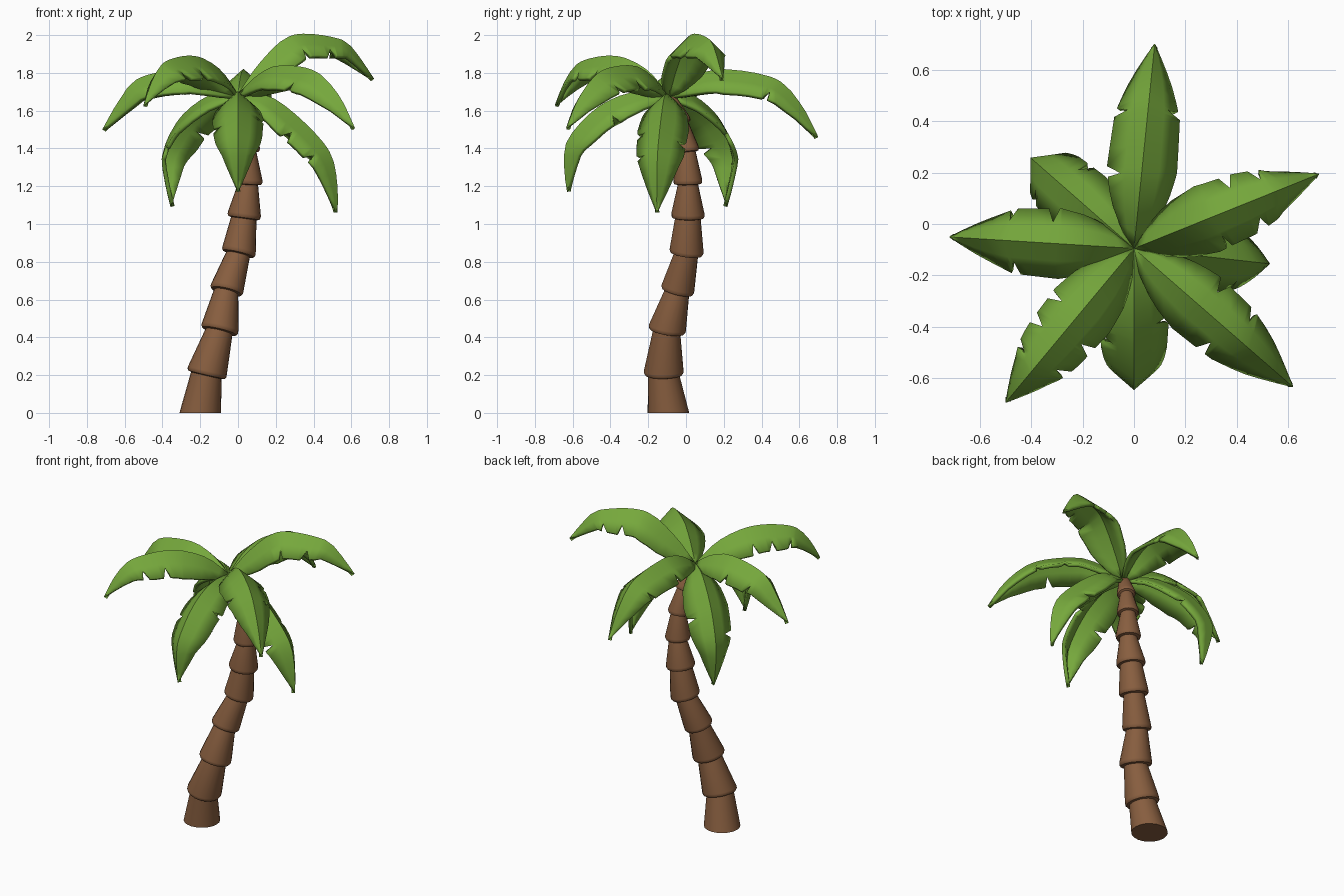
import bpy, bmesh, math
from mathutils import Vector

if "Cube" in bpy.data.objects:
    bpy.data.objects.remove(bpy.data.objects["Cube"])


def material(name, rgb):
    m = bpy.data.materials.new(name)
    m.diffuse_color = (*rgb, 1)
    m.use_nodes = True
    m.node_tree.nodes["Principled BSDF"].inputs["Base Color"].default_value = m.diffuse_color
    return m


GREEN = material("leaf_green", (0.18, 0.39, 0.045))
BROWN = material("bark_brown", (0.245, 0.112, 0.05))


def finish(bm, name, mat, angle):
    bmesh.ops.recalc_face_normals(bm, faces=bm.faces)
    me = bpy.data.meshes.new(name)
    bm.to_mesh(me)
    bm.free()
    me.materials.append(mat)
    ob = bpy.data.objects.new(name, me)
    bpy.context.collection.objects.link(ob)
    bpy.ops.object.select_all(action='DESELECT')
    ob.select_set(True)
    bpy.context.view_layer.objects.active = ob
    bpy.ops.object.shade_smooth_by_angle(angle=math.radians(angle))
    return ob


# Trunk: leaning stack of flared segments (joint centre, flare radius, neck radius below)
JOINTS = [((-.20, -.093, 0), .11, 0), ((-.165, -.118, .21), .105, .083),
          ((-.098, -.10, .44), .099, .073), ((-.06, -.045, .65), .088, .066),
          ((.003, .002, .85), .09, .064), ((.032, .01, 1.04), .088, .068),
          ((.053, .01, 1.22), .076, .054), ((.05, .003, 1.39), .066, .047),
          ((.035, -.03, 1.54), .056, .04), ((.0, -.09, 1.67), 0, .035)]
SIDES = 20


def ring(bm, c, axis, r):
    u = axis.cross(Vector((0, 1, 0))).normalized()
    v = axis.cross(u)
    return [bm.verts.new(c + r * (u * math.cos(a) + v * math.sin(a)))
            for a in (2 * math.pi * k / SIDES for k in range(SIDES))]


bm = bmesh.new()
rings = []
for i, (c, wide, neck) in enumerate(JOINTS):
    c = Vector(c)
    if i == 0:
        axis = Vector((0, 0, 1))
        steps = [(0, wide)]
    else:
        nxt = Vector(JOINTS[min(i + 1, len(JOINTS) - 1)][0])
        axis = (nxt - Vector(JOINTS[i - 1][0])).normalized()
        steps = [(-.012, neck)]
        if wide:
            steps += [(-.008, wide * .94), (.002, wide), (.014, wide)]
    rings += [ring(bm, c + axis * d, axis, r) for d, r in steps]
for a, b in zip(rings, rings[1:]):
    for k in range(SIDES):
        j = (k + 1) % SIDES
        bm.faces.new((a[k], a[j], b[j], b[k]))
bm.faces.new(rings[0])
bm.faces.new(rings[-1])
finish(bm, "trunk", BROWN, 40)

# Fronds: tip direction, ridge path (reach, height), notches on left and right edges
CROWN = Vector((0, -.095, 0))
FRONDS = {
    "back": ((.08, .79), [(0, 1.69), (.13, 1.78), (.29, 1.82), (.57, 1.77), (.71, 1.63), (.80, 1.46)],
             [.32, .6], [.62]),
    "right_high": ((.72, .29), [(0, 1.69), (.13, 1.86), (.31, 2.0), (.58, 1.98), (.68, 1.9), (.776, 1.77)],
                   [.57, .7], [.45, .64]),
    "right_low": ((.53, -.06), [(0, 1.69), (.16, 1.68), (.33, 1.56), (.49, 1.38), (.53, 1.2), (.53, 1.06)],
                  [.5], [.42, .62]),
    "front_right": ((.62, -.54), [(0, 1.69), (.14, 1.79), (.29, 1.84), (.54, 1.81), (.71, 1.68), (.82, 1.51)],
                    [.4, .6], [.52]),
    "front_left": ((-.5, -.6), [(0, 1.69), (.15, 1.82), (.36, 1.89), (.60, 1.86), (.71, 1.76), (.78, 1.63)],
                   [.5, .66], [.4, .55, .7]),
    "front": ((0, -.54), [(0, 1.69), (.18, 1.70), (.37, 1.62), (.53, 1.45), (.55, 1.3), (.535, 1.17)],
              [.38], [.5]),
    "left": ((-.72, .045), [(0, 1.69), (.13, 1.78), (.29, 1.82), (.53, 1.77), (.64, 1.64), (.72, 1.5)],
             [.58], [.4, .62]),
    "back_left": ((-.405, .355), [(0, 1.69), (.18, 1.69), (.40, 1.57), (.53, 1.38), (.515, 1.22), (.475, 1.09)],
                  [.62], [.48]),
}
PROFILE = [(0, .03), (.1, .115), (.2, .155), (.35, .182), (.6, .168), (.75, .13), (.9, .06), (1, .004)]


def lerp_table(table, t):
    for (a, p), (b, q) in zip(table, table[1:]):
        if t <= b:
            return p + (q - p) * (t - a) / (b - a)
    return table[-1][1]


def smooth_path(pts):
    # Catmull-Rom curve stored with its fraction of length
    p = [Vector(q) for q in pts]
    p = [2 * p[0] - p[1]] + p + [2 * p[-1] - p[-2]]
    out = []
    for a, b, c, d in zip(p, p[1:], p[2:], p[3:]):
        for k in range(8):
            s = k / 8
            out.append(.5 * (2 * b + (c - a) * s + (2 * a - 5 * b + 4 * c - d) * s * s
                             + (3 * b - a - 3 * c + d) * s ** 3))
    out.append(p[-2])
    dist = [0]
    for a, b in zip(out, out[1:]):
        dist.append(dist[-1] + (b - a).length)
    return [(d / dist[-1], q) for d, q in zip(dist, out)]


def notch(t, cuts):
    return min([1] + [.62 + .38 * min(1, abs(t - c) / .028) for c in cuts])


FOLD = math.radians(41)
for name, (tip, pts, left, right) in FRONDS.items():
    out = Vector((*tip, 0)).normalized()
    side = Vector((-out.y, out.x, 0))
    path = smooth_path(pts)
    stations = {round(k / 14, 3) for k in range(15)}
    cuts = {c + d for c in left + right for d in (-.028, 0, .028)}
    stations = sorted({s for s in stations if all(abs(s - c) > .012 for c in cuts)} | cuts)
    bm = bmesh.new()
    rows = []
    for t in stations:
        q = lerp_table(path, t)
        tan = lerp_table(path, min(1, t + .03)) - lerp_table(path, max(0, t - .03))
        tan.normalize()
        ridge = CROWN + out * q.x + Vector((0, 0, q.y))
        normal = out * -tan.y + Vector((0, 0, tan.x))
        w = lerp_table(PROFILE, t)
        row = []
        for sgn, f in ((1, notch(t, left)), (1, .5), (0, 0), (-1, .5), (-1, notch(t, right))):
            row.append(bm.verts.new(ridge + side * (sgn * w * f * math.cos(FOLD))
                                    - normal * (w * f * math.sin(FOLD))))
        rows.append(row)
    for a, b in zip(rows, rows[1:]):
        for k in range(4):
            bm.faces.new((a[k], a[k + 1], b[k + 1], b[k]))
    ob = finish(bm, name + "_frond", GREEN, 35)
    # give the leaf its thickness on the underside
    up = sum((p.normal.z for p in ob.data.polygons[:8]))
    sol = ob.modifiers.new("thickness", 'SOLIDIFY')
    sol.thickness = .022
    sol.offset = -1 if up > 0 else 1
    bpy.ops.object.modifier_move_to_index(modifier="thickness", index=0)
    if up <= 0:
        ob.data.flip_normals()
        sol.offset = -1
